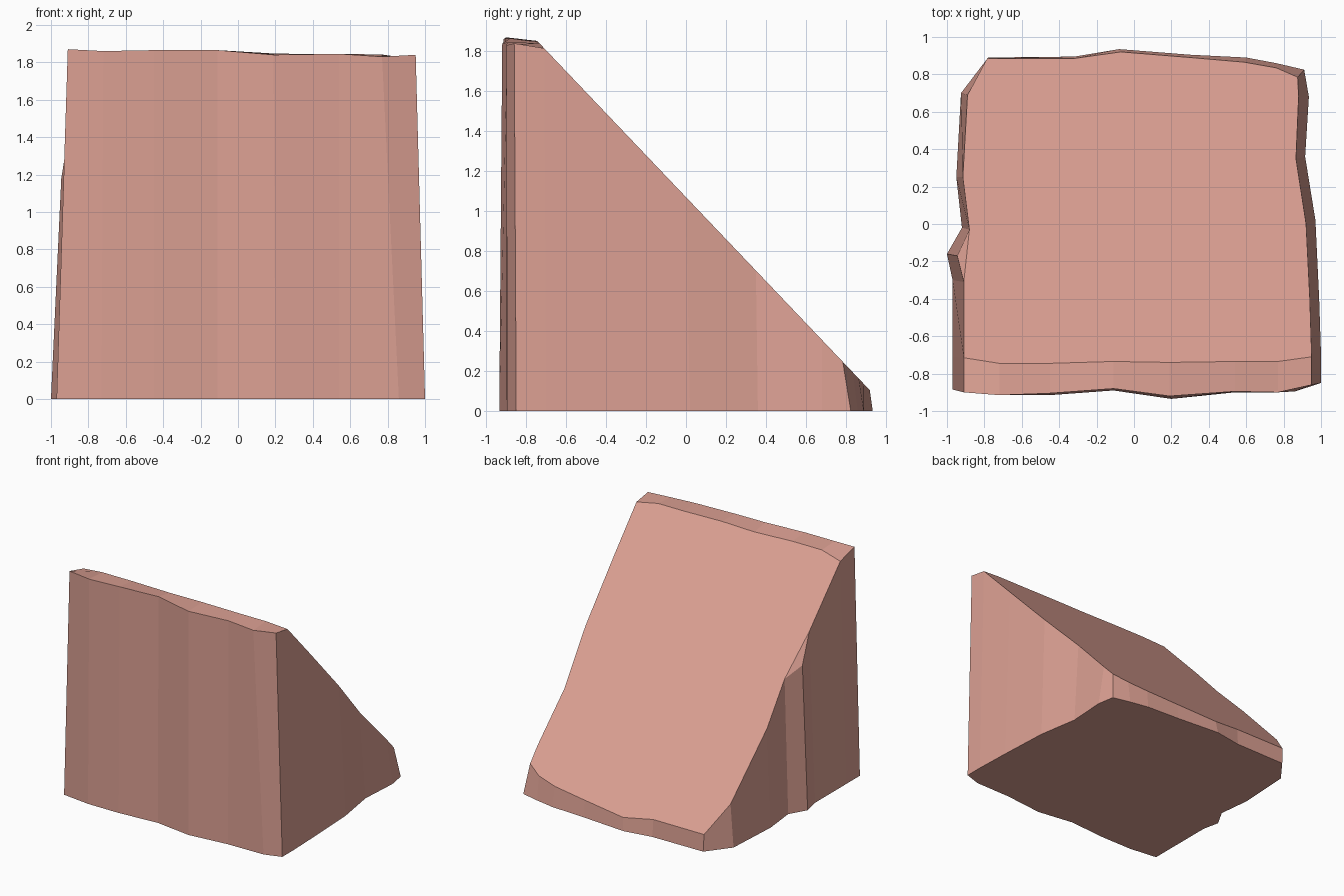
import bpy
import bmesh

default = bpy.data.objects.get("Cube")
if default:
    bpy.data.objects.remove(default, do_unlink=True)


def slope_height(y):
    """Height of the slanted plane above a given depth."""
    return 1.07 - 1.05 * y


# Front wall, left to right: foot x, foot y, top x, top y, top height
front = [
    (-.97, -.885, -.91, -.9, 1.87), (-.73, -.915, -.72, -.915, 1.86),
    (-.45, -.915, -.45, -.905, 1.865), (-.11, -.89, -.11, -.88, 1.865),
    (.2, -.935, .19, -.92, 1.84), (.54, -.9, .54, -.895, 1.845),
    (.86, -.895, .77, -.9, 1.83), (1, -.85, .95, -.86, 1.84),
]
# Depth of the ridge behind each front wall point
ridge_depths = [-.715, -.745, -.745, -.735, -.74, -.735, -.735, -.71]

# Remaining walls, anticlockwise from the front right: foot x, y, top x, y
right_side = [(1, -.7, .95, -.71), (.99, -.4, .94, -.4), (.97, .02, .92, 0),
              (.915, .36, .866, .35), (.935, .68, .88, .68)]
back_side = [(.91, .825, .875, .785), (.76, .86, .76, .835),
             (.6, .89, .59, .865), (.3, .905, .3, .89), (-.08, .935, -.07, .92),
             (-.32, .895, -.32, .885), (-.78, .89, -.785, .885)]
left_side = [(-.925, .7, -.89, .69), (-.95, .25, -.915, .25),
             (-.92, -.02, -.88, -.03), (-1, -.16, -.945, -.17),
             (-.97, -.3, -.91, -.31), (-.97, -.71, -.91, -.715)]
sides = right_side + back_side + left_side
notch = len(front) + len(sides) - 3

bm = bmesh.new()

# Foot ring and the ragged upper rim
feet = [bm.verts.new((p[0], p[1], 0)) for p in front + sides]
rim = [bm.verts.new(p[2:]) for p in front]
rim += [bm.verts.new((x, y, slope_height(y))) for _, _, x, y in sides]
rim[notch].co.z -= .07

# Ridge between the narrow top and the slope, sharing its ends with the rim
ridge = [rim[-1]]
for point, depth in list(zip(front, ridge_depths))[1:-1]:
    ridge.append(bm.verts.new((point[2], depth, slope_height(depth))))
ridge.append(rim[len(front)])

# Walls and underside
for i in range(len(feet)):
    j = (i + 1) % len(feet)
    bm.faces.new((feet[i], feet[j], rim[j], rim[i]))
bm.faces.new(feet[::-1])

# Narrow top strip
for i in range(len(front) - 1):
    bm.faces.new((rim[i], rim[i + 1], ridge[i + 1], ridge[i]))

# Slope, with a chipped facet on the left edge
slope_edge = [v for i, v in enumerate(rim) if i > len(front) and i != notch]
bm.faces.new(ridge + slope_edge[:-1])
bm.faces.new(rim[notch - 1:notch + 2])
bmesh.ops.recalc_face_normals(bm, faces=bm.faces)

mesh = bpy.data.meshes.new("wedge_block")
bm.to_mesh(mesh)
bm.free()

# Single clay colour
clay = bpy.data.materials.new("pink_clay")
clay.use_nodes = True
colour = (.71, .35, .29, 1)
clay.diffuse_color = colour
clay.node_tree.nodes["Principled BSDF"].inputs["Base Color"].default_value = colour
mesh.materials.append(clay)

block = bpy.data.objects.new("wedge_block", mesh)
bpy.context.scene.collection.objects.link(block)
